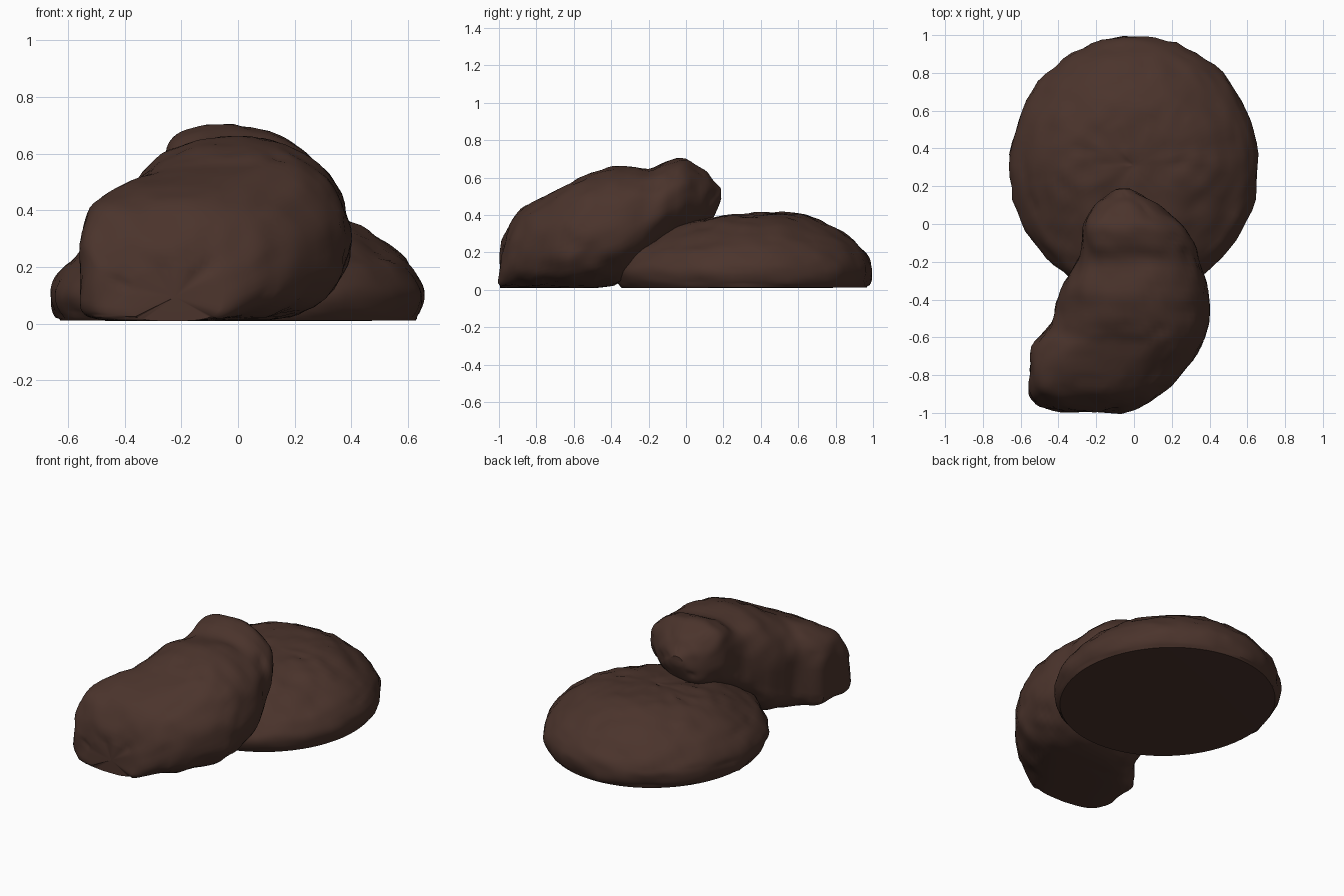
import bpy, bmesh, math
from mathutils import Vector, noise

if "Cube" in bpy.data.objects:
    bpy.data.objects.remove(bpy.data.objects["Cube"])

brown = bpy.data.materials.new("dark brown")
brown.diffuse_color = (0.070, 0.034, 0.025, 1)
brown.use_nodes = True
brown.node_tree.nodes["Principled BSDF"].inputs["Base Color"].default_value = brown.diffuse_color


def smooth_rows(rows, steps):
    """Catmull-Rom interpolation between rows of numbers."""
    out = []
    for i in range(len(rows) - 1):
        p0, p1 = rows[max(i - 1, 0)], rows[i]
        p2, p3 = rows[i + 1], rows[min(i + 2, len(rows) - 1)]
        for k in range(steps):
            t = k / steps
            out.append([0.5 * (2 * b + (c - a) * t + (2 * a - 5 * b + 4 * c - d) * t * t
                               + (3 * b - a - 3 * c + d) * t ** 3)
                        for a, b, c, d in zip(p0, p1, p2, p3)])
    out.append(list(rows[-1]))
    return out


def lumpy_loft(name, rings, seed):
    """Skin closed rings, cap both ends with fans, roughen the surface."""
    bm = bmesh.new()
    loops = [[bm.verts.new(p) for p in ring] for ring in rings]
    n = len(loops[0])
    for a, b in zip(loops, loops[1:]):
        for i in range(n):
            bm.faces.new((a[i], a[(i + 1) % n], b[(i + 1) % n], b[i]))
    for loop in (loops[0], loops[-1]):
        mid = bm.verts.new(sum((v.co for v in loop), Vector()) / n)
        for i in range(n):
            bm.faces.new((loop[i], loop[(i + 1) % n], mid))
    bmesh.ops.recalc_face_normals(bm, faces=bm.faces)
    bm.normal_update()
    off = Vector((seed, seed * 2, seed * 3))
    moves = []
    for v in bm.verts:
        p = v.co + off
        d = 0.008 * noise.noise(p * 4.5) + 0.012 * noise.noise(p * 11)
        d -= 0.02 * max(0, noise.noise(p * 16) - 0.3)
        moves.append(v.normal * d)
    for v, m in zip(bm.verts, moves):
        if v.co.z > 0.025:
            v.co += m
        v.co.z = max(v.co.z, 0.01)
    me = bpy.data.meshes.new(name)
    bm.to_mesh(me)
    bm.free()
    me.materials.append(brown)
    ob = bpy.data.objects.new(name, me)
    bpy.context.collection.objects.link(ob)
    bpy.ops.object.select_all(action='DESELECT')
    ob.select_set(True)
    bpy.context.view_layer.objects.active = ob
    bpy.ops.object.shade_smooth_by_angle(angle=math.radians(30))
    return ob


# flat round lump: (radius share, height), lower towards the front
profile = [(0.03, 0.408), (0.3, 0.405), (0.5, 0.385), (0.65, 0.345), (0.8, 0.28),
           (0.9, 0.225), (0.97, 0.165), (1.0, 0.11), (0.985, 0.05), (0.95, 0.012)]
rings = []
for r, z in smooth_rows(profile, 4) + [[0.5, 0.01], [0.1, 0.01]]:
    ring = []
    for i in range(72):
        t = 2 * math.pi * i / 72
        y = r * math.sin(t)
        drop = min(1, max(0, (0.05 - y) / 0.4))
        ring.append((0.66 * r * math.cos(t), 0.31 + 0.69 * y,
                     z * (1 + 0.04 * max(y, 0) - 0.085 * drop)))
    rings.append(ring)
lumpy_loft("flat_lump", rings, 3.1)

# leaning lump: y, left x, right x, bottom z, top z,
# squareness of upper left, lower left and lower right, sideways place of the crest
stations = [(-0.995, -0.38, -0.06, 0.01, 0.19, 2.5, 4.0, 3.0, 0.5),
            (-0.97, -0.50, 0.03, 0.01, 0.29, 3.0, 6.0, 3.0, 0.5),
            (-0.90, -0.55, 0.14, 0.01, 0.41, 3.6, 8.0, 2.8, 0.5),
            (-0.80, -0.55, 0.25, 0.01, 0.475, 4.0, 9.0, 2.6, 0.55),
            (-0.65, -0.54, 0.36, 0.01, 0.555, 2.7, 9.0, 2.4, 0.62),
            (-0.57, -0.47, 0.385, 0.01, 0.60, 2.4, 8.0, 2.3, 0.59),
            (-0.48, -0.42, 0.395, 0.01, 0.635, 2.4, 6.0, 2.2, 0.53),
            (-0.35, -0.385, 0.39, 0.04, 0.66, 2.5, 4.0, 2.2, 0.5),
            (-0.20, -0.30, 0.35, 0.17, 0.645, 2.9, 3.5, 2.2, 0.47),
            (-0.10, -0.27, 0.315, 0.25, 0.685, 3.4, 3.2, 2.2, 0.42),
            (0.00, -0.265, 0.25, 0.305, 0.70, 3.4, 3.0, 2.2, 0.4),
            (0.10, -0.205, 0.13, 0.335, 0.64, 2.6, 2.6, 2.2, 0.45),
            (0.145, -0.15, 0.06, 0.39, 0.585, 2.2, 2.2, 2.1, 0.48),
            (0.18, -0.10, -0.02, 0.49, 0.54, 2.0, 2.0, 2.0, 0.48)]
rings = []
for y, x0, x1, z0, z1, up_l, low_l, low_r, share in smooth_rows(stations, 4):
    cx = x0 + (x1 - x0) * share
    cz = z0 + (z1 - z0) * 0.45
    ring = []
    for i in range(64):
        t = 2 * math.pi * i / 64
        c, s = math.cos(t), math.sin(t)
        if c >= 0:
            p = 2.15 if s > 0 else low_r
        else:
            p = up_l if s > 0 else low_l
        a = cx - x0 if c < 0 else x1 - cx
        b = z1 - cz if s > 0 else cz - z0
        ring.append((cx + math.copysign(a * abs(c) ** (2 / p), c), y,
                     cz + math.copysign(b * abs(s) ** (2 / p), s)))
    rings.append(ring)
lumpy_loft("leaning_lump", rings, 7.7)
